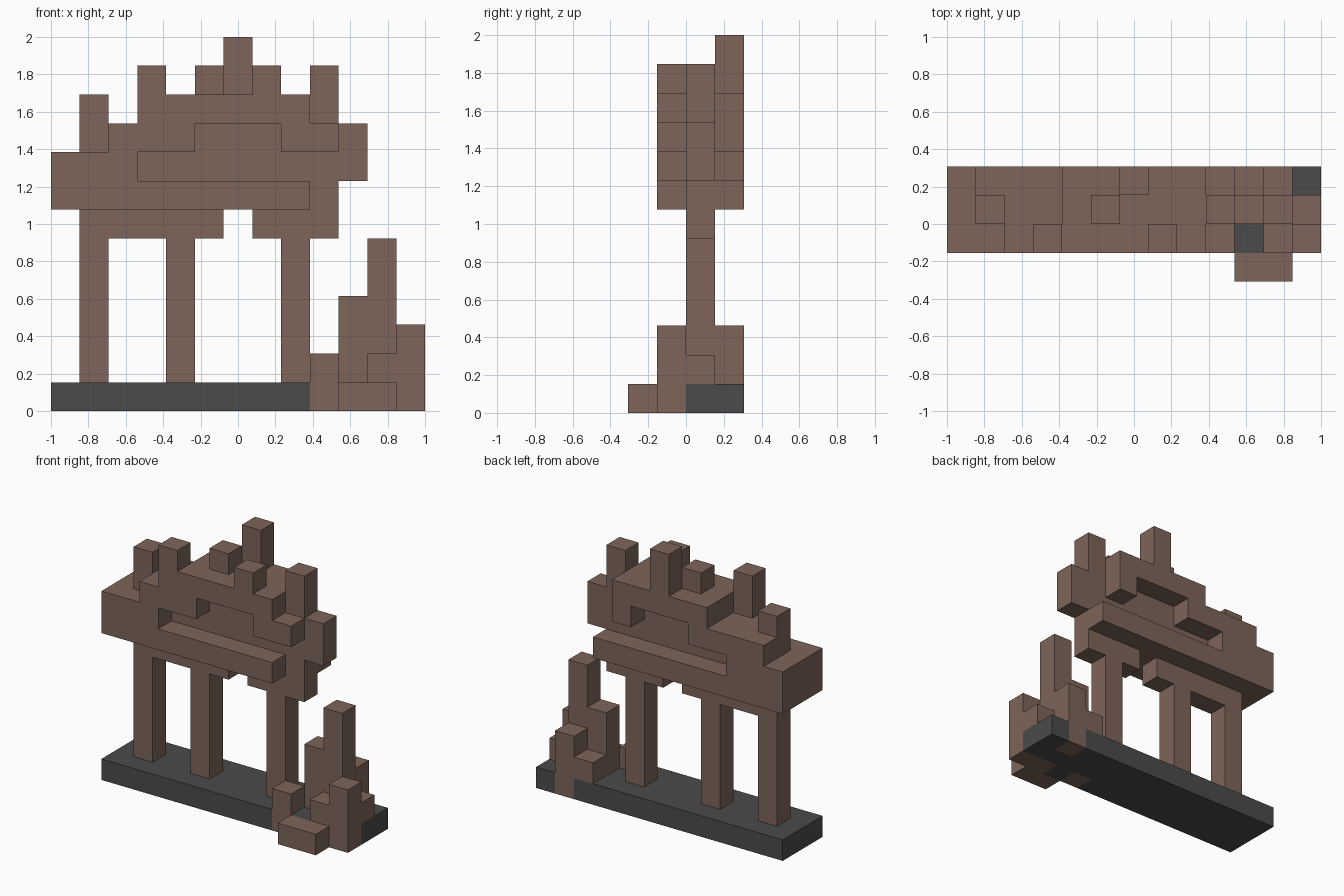
import bpy
import bmesh
from mathutils import Vector

UNIT = 2 / 13                      # the model is built on a grid of cubes
ORIGIN = Vector((-6.5, -2, 0))
DIRECTIONS = [(1, 0, 0), (-1, 0, 0), (0, 1, 0), (0, -1, 0), (0, 0, 1), (0, 0, -1)]

cube = bpy.data.objects.get("Cube")
if cube:
    bpy.data.objects.remove(cube, do_unlink=True)


def material(name, colour):
    mat = bpy.data.materials.new(name)
    mat.use_nodes = True
    mat.diffuse_color = (*colour, 1)
    for node in mat.node_tree.nodes:
        if node.type == 'BSDF_PRINCIPLED':
            node.inputs["Base Color"].default_value = (*colour, 1)
            node.inputs["Roughness"].default_value = 0.9
    return mat


brown = material("brown_stone", (0.205, 0.130, 0.100))
charcoal = material("charcoal_slab", (0.070, 0.070, 0.070))


def cells(*boxes):
    """Grid cells covered by boxes given as (x range, y range, z range)."""
    return {(x, y, z) for xs, ys, zs in boxes
            for x in range(*xs) for y in range(*ys) for z in range(*zs)}


def build(name, filled, mat):
    """Make one object from the outer skin of a set of grid cells."""
    bm = bmesh.new()
    for cell in filled:
        centre = Vector(cell) + Vector((0.5, 0.5, 0.5)) + ORIGIN
        for d in DIRECTIONS:
            if tuple(a + b for a, b in zip(cell, d)) in filled:
                continue
            n = Vector(d)
            u = Vector((d[1], d[2], d[0]))
            v = n.cross(u)
            corners = [centre + (n + u * a + v * b) / 2
                       for a, b in ((-1, -1), (1, -1), (1, 1), (-1, 1))]
            bm.faces.new([bm.verts.new(p * UNIT) for p in corners])
    bmesh.ops.remove_doubles(bm, verts=bm.verts[:], dist=UNIT / 100)
    bmesh.ops.dissolve_limit(bm, angle_limit=0.01, verts=bm.verts[:], edges=bm.edges[:])
    mesh = bpy.data.meshes.new(name)
    bm.to_mesh(mesh)
    bm.free()
    mesh.materials.append(mat)
    obj = bpy.data.objects.new(name, mesh)
    bpy.context.collection.objects.link(obj)
    return obj


FRONT, MIDDLE, BACK, ALL = (1, 2), (2, 3), (3, 4), (1, 4)

# Rock cluster at the right end, partly sunk into the slab
rocks = cells(
    ((9, 10), FRONT, (0, 2)),
    ((10, 12), (0, 1), (0, 1)),
    ((11, 12), FRONT, (0, 2)),
    ((12, 13), FRONT, (0, 3)),
    ((10, 11), MIDDLE, (1, 4)),
    ((11, 12), MIDDLE, (1, 6)),
    ((12, 13), MIDDLE, (1, 2)),
    ((10, 11), BACK, (1, 2)),
    ((11, 12), BACK, (0, 3)),
)
build("rock_cluster", rocks, brown)

# Ground slab, cut away where the rocks reach the ground
build("ground_slab", cells(((0, 13), ALL, (0, 1))) - rocks, charcoal)

# Three legs
for name, x in (("left_end_leg", 1), ("middle_leg", 4), ("right_end_leg", 8)):
    build(name, cells(((x, x + 1), MIDDLE, (1, 6))), brown)

# Body: underside ribs, ledges, solid tail end, core and stepped roof
body = cells(
    ((1, 6), MIDDLE, (6, 7)),
    ((7, 10), MIDDLE, (6, 7)),
    ((0, 9), ALL, (7, 8)),
    ((9, 10), (2, 4), (7, 8)),
    ((0, 3), ALL, (8, 9)),
    ((3, 11), MIDDLE, (8, 10)),
    ((1, 3), (2, 4), (9, 10)),
    ((2, 5), ALL, (9, 10)),
    ((8, 9), ALL, (9, 10)),
    ((9, 10), FRONT, (9, 10)),
    ((4, 9), ALL, (10, 11)),
    ((3, 4), FRONT, (10, 11)),
)

# Spikes rising from the roof
spikes = cells(
    ((1, 2), MIDDLE, (10, 11)),
    ((3, 4), FRONT, (11, 12)),
    ((5, 6), MIDDLE, (11, 12)),
    ((6, 7), BACK, (11, 13)),
    ((7, 8), FRONT, (11, 12)),
    ((9, 10), MIDDLE, (10, 12)),
)
build("body_with_spikes", body | spikes, brown)
